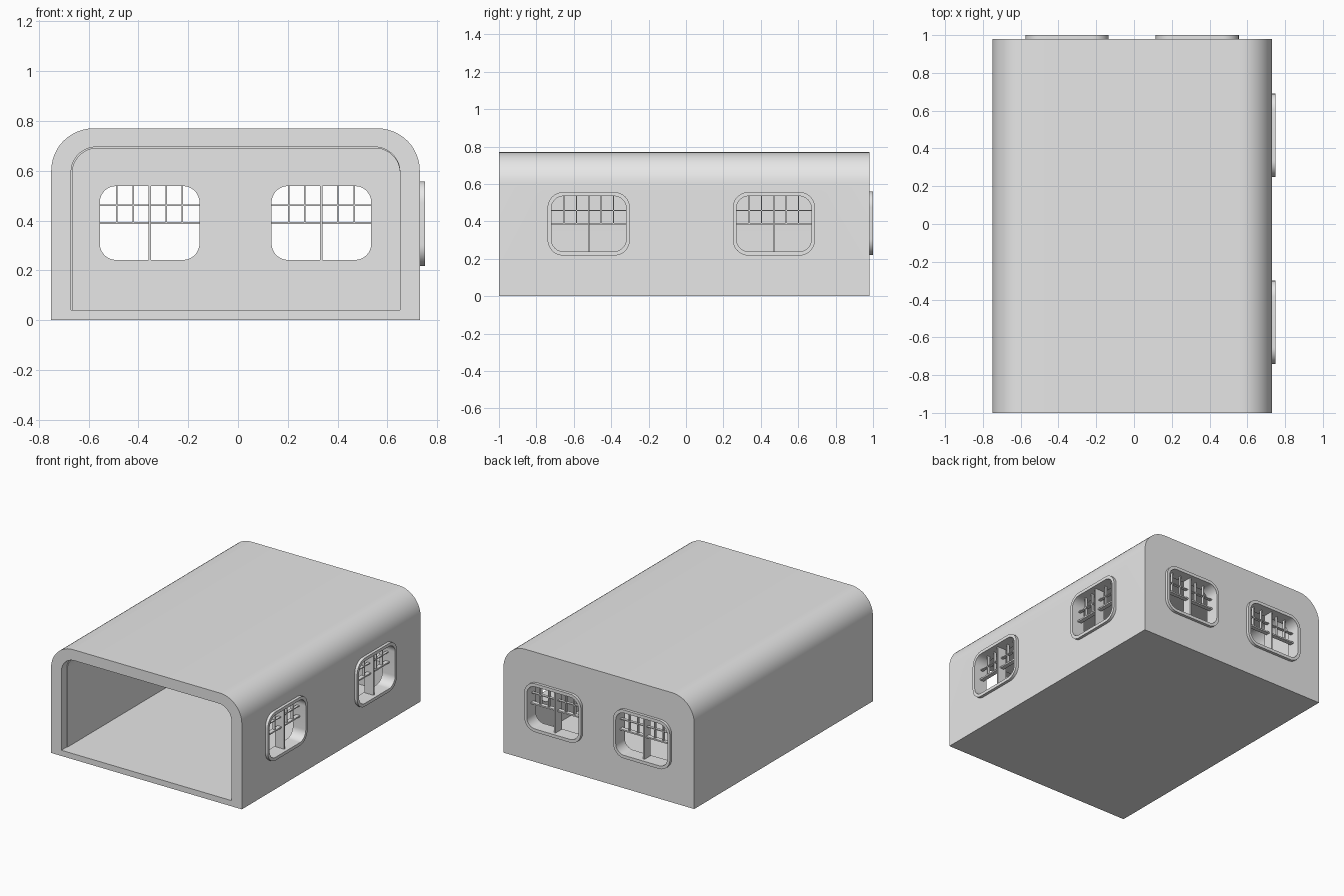
import bpy, bmesh
from math import sin, cos, pi, radians
from mathutils import Matrix, Vector

cube = bpy.data.objects.get("Cube")
if cube:
    bpy.data.objects.remove(cube, do_unlink=True)

grey = bpy.data.materials.new("plain grey")
grey.use_nodes = True
grey.diffuse_color = (0.8, 0.8, 0.8, 1)
grey.node_tree.nodes["Principled BSDF"].inputs["Base Color"].default_value = (0.8, 0.8, 0.8, 1)


def rounded(x0, x1, z0, z1, top, bottom=0, steps=12):
    """Outline of a rectangle with rounded top and bottom corners."""
    pts = []
    for cx, cz, r, start in ((x1 - top, z1 - top, top, 0), (x0 + top, z1 - top, top, 1),
                             (x0 + bottom, z0 + bottom, bottom, 2), (x1 - bottom, z0 + bottom, bottom, 3)):
        for i in range(steps + 1 if r else 1):
            a = (start + i / steps) * pi / 2
            pts.append((cx + r * cos(a), cz + r * sin(a)))
    return pts


def prism(name, outline, y0, y1):
    """Solid outline in x and z, extruded along y."""
    bm = bmesh.new()
    face = bm.faces.new([bm.verts.new((x, y0, z)) for x, z in outline])
    out = bmesh.ops.extrude_face_region(bm, geom=[face])
    moved = [v for v in out["geom"] if isinstance(v, bmesh.types.BMVert)]
    bmesh.ops.translate(bm, vec=(0, y1 - y0, 0), verts=moved)
    bmesh.ops.recalc_face_normals(bm, faces=bm.faces)
    mesh = bpy.data.meshes.new(name)
    bm.to_mesh(mesh)
    bm.free()
    mesh.materials.append(grey)
    ob = bpy.data.objects.new(name, mesh)
    bpy.context.collection.objects.link(ob)
    return ob


def cut(ob, cutter):
    mod = ob.modifiers.new("cut", 'BOOLEAN')
    mod.operation, mod.solver, mod.object = 'DIFFERENCE', 'EXACT', cutter
    bpy.context.view_layer.objects.active = ob
    bpy.ops.object.modifier_apply(modifier=mod.name)
    bpy.data.objects.remove(cutter, do_unlink=True)


def smooth(ob):
    bpy.ops.object.select_all(action='DESELECT')
    ob.select_set(True)
    bpy.context.view_layer.objects.active = ob
    bpy.ops.object.shade_smooth_by_angle(angle=radians(30))


# Shell, open at the front, with a slim step behind the opening
shell = prism("shell", rounded(-.75, .73, 0, .77, .17), -1, .98)
cut(shell, prism("cavity", rounded(-.67, .65, .04, .695, .1), -1.1, -.94))
cut(shell, prism("cavity", rounded(-.665, .65, .04, .69, .1), -.95, .9))

WALL = .08


def bar(name, x0, x1, z0, z1, depth):
    return prism(name, rounded(x0, x1, z0, z1, 0), -WALL / 2 - depth / 2, -WALL / 2 + depth / 2)


def window(name, place):
    """Frame and glazing bars, centred on the wall's outer face at local y = 0."""
    hole = prism("hole", rounded(-.22, .22, -.17, .17, .085, .085), -WALL - .02, .03)
    hole.data.transform(place)
    cut(shell, hole)

    frame = prism(name + "_frame", rounded(-.22, .22, -.17, .17, .085, .085), -WALL, .02)
    cut(frame, prism("hole", rounded(-.2, .2, -.148, .148, .065, .065), -WALL - .1, .1))
    parts = [frame,
             bar(name + "_mullion", -.005, .005, -.15, .15, .07),
             bar(name + "_transom", -.201, .201, -.005, .005, .03),
             bar(name + "_upper_rail", -.201, .201, .068, .074, .02)]
    for i, x in enumerate((-.132, -.066, .066, .132)):
        parts.append(bar(f"{name}_upright_{i + 1}", x - .003, x + .003, 0, .149, .02))
    for part in parts:
        part.data.transform(place)
        smooth(part)


# Two windows in the back wall and two in the left wall
turn = Matrix.Rotation(-pi / 2, 4, 'Z')
for side, x, y in (("right", -.355, -.52), ("left", .335, .47)):
    window("back_window_" + side, Matrix.Translation((x, .98, .39)))
    window("side_window_" + ("front" if y < 0 else "rear"),
           Matrix.Translation(Vector((.73, y, .387))) @ turn)
smooth(shell)
